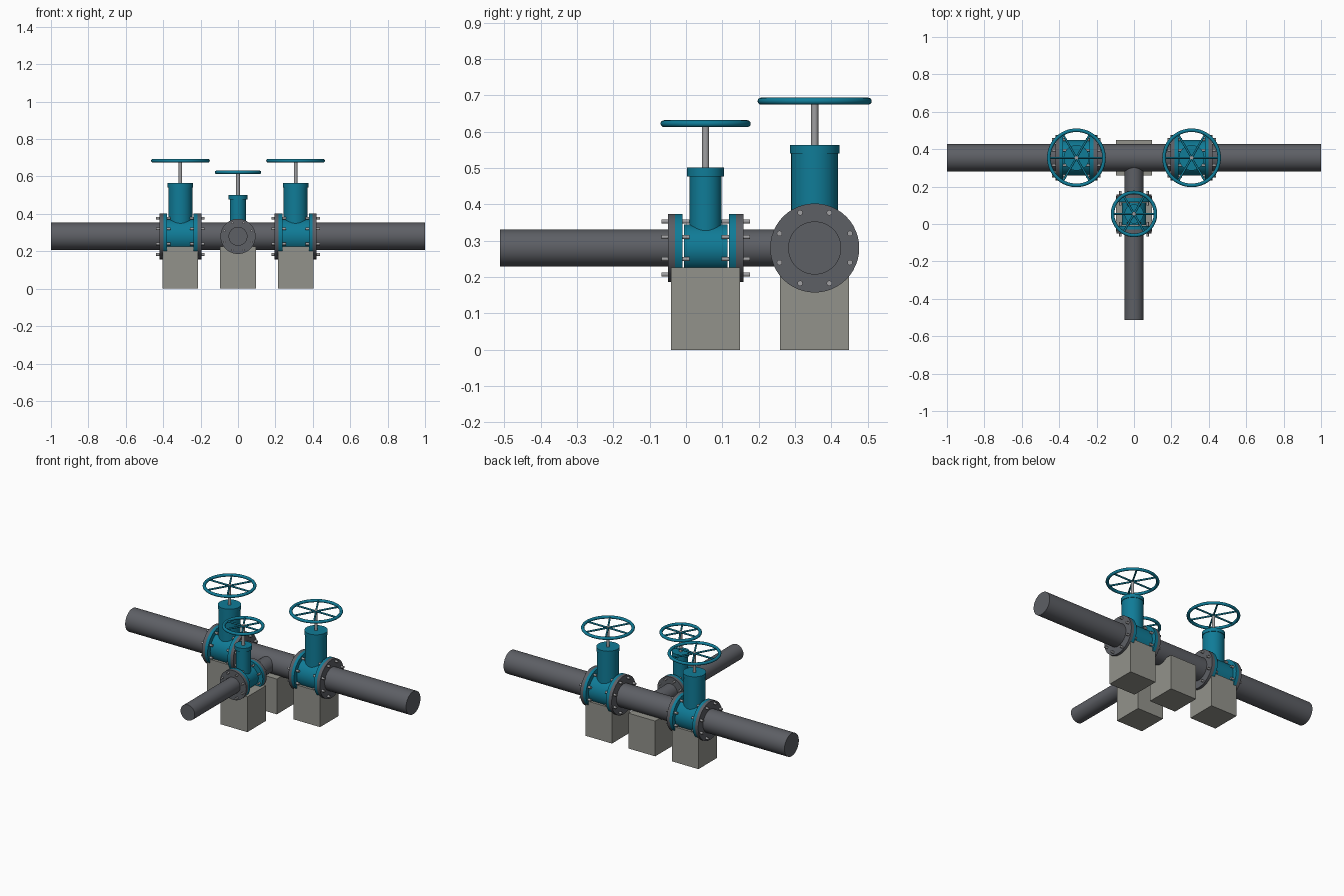
import bpy
from math import pi, cos, sin, radians
from mathutils import Vector

if "Cube" in bpy.data.objects:
    bpy.data.objects.remove(bpy.data.objects["Cube"])

AXIS_Z = 0.28


def material(name, color):
    m = bpy.data.materials.new(name)
    m.diffuse_color = (*color, 1)
    m.use_nodes = True
    m.node_tree.nodes["Principled BSDF"].inputs["Base Color"].default_value = m.diffuse_color
    return m


TEAL = material("teal_paint", (0.005, 0.20, 0.31))
STEEL = material("dark_steel", (0.11, 0.115, 0.13))
CONCRETE = material("concrete", (0.29, 0.29, 0.26))
BRIGHT = material("bright_steel", (0.35, 0.35, 0.36))


def finish(name, mat, smooth=True):
    o = bpy.context.object
    o.name = name
    o.data.materials.append(mat)
    if smooth:
        bpy.ops.object.shade_smooth_by_angle(angle=radians(35))
    return o


def rod(name, a, b, r, mat, sides=48):
    a, b = Vector(a), Vector(b)
    d = b - a
    bpy.ops.mesh.primitive_cylinder_add(vertices=sides, radius=r, depth=d.length,
                                        location=(a + b) / 2)
    o = finish(name, mat)
    o.rotation_euler = d.to_track_quat('Z', 'Y').to_euler()
    return o


def block(name, x, y):
    bpy.ops.mesh.primitive_cube_add(size=1, location=(x, y, 0.1135))
    bpy.context.object.scale = (0.19, 0.19, 0.227)
    finish(name, CONCRETE, False)


def valve(name, x, y, along, s):
    """Gate valve at (x, y); along = pipe direction, s = size dictionary."""
    c = Vector((x, y, AXIS_Z))
    u = Vector(along)
    side = Vector((0, 0, 1)).cross(u)
    up = Vector((0, 0, 1))

    # body, bonnet and collar
    rod(name + "_body", c - u * s["body_half"], c + u * s["body_half"], s["body_r"], TEAL)
    rod(name + "_bonnet", c, (x, y, s["top"]), s["bonnet_r"], TEAL)
    rod(name + "_collar", (x, y, s["top"] - 0.024), (x, y, s["top"]), s["collar_r"], TEAL)

    # paired flanges and their bolts
    f0, f1, f2 = s["flange"]
    for k, end in ((-1, "a"), (1, "b")):
        rod(f"{name}_valve_flange_{end}", c + u * k * f0, c + u * k * f1, s["flange_r"], TEAL)
        rod(f"{name}_pipe_flange_{end}", c + u * k * f1, c + u * k * f2, s["flange_r"], STEEL)
        for i in range(8):
            t = (i + 0.5) * pi / 4
            p = c + (side * cos(t) + up * sin(t)) * s["bolt_ring"]
            rod(f"{name}_bolt_{end}{i}", p + u * k * (f2 + 0.018), p + u * k * (f2 - 0.06),
                s["bolt_r"], BRIGHT, 12)

    # stem and handwheel
    wz, wr = s["wheel_z"], s["wheel_r"]
    rod(name + "_stem", (x, y, s["top"] - 0.02), (x, y, wz + 0.007), 0.0098, BRIGHT, 24)
    bpy.ops.mesh.primitive_torus_add(location=(x, y, wz), major_radius=wr - 0.0095,
                                     minor_radius=0.0095, major_segments=64, minor_segments=16)
    finish(name + "_handwheel", TEAL)
    for i in range(3):
        t = i * pi / 3
        d = Vector((cos(t), sin(t), 0)) * (wr - 0.01)
        hub = Vector((x, y, wz))
        rod(f"{name}_spoke_{i}", hub - d, hub + d, 0.0055, TEAL, 12)


MAIN_Y, BRANCH_Y, VALVE_X = 0.354, 0.054, 0.308

large = dict(body_half=0.071, body_r=0.095, bonnet_r=0.0645, collar_r=0.068, top=0.564,
             flange=(0.071, 0.091, 0.112), flange_r=0.1225, bolt_ring=0.105, bolt_r=0.0075,
             wheel_z=0.684, wheel_r=0.157)
small = dict(body_half=0.060, body_r=0.065, bonnet_r=0.044, collar_r=0.051, top=0.501,
             flange=(0.064, 0.084, 0.104), flange_r=0.094, bolt_ring=0.079, bolt_r=0.006,
             wheel_z=0.622, wheel_r=0.124)

# pipes
rod("main_pipe", (-1, MAIN_Y, AXIS_Z), (1, MAIN_Y, AXIS_Z), 0.073, STEEL, 64)
rod("branch_pipe_outer", (0, -0.512, AXIS_Z), (0, BRANCH_Y - 0.09, AXIS_Z), 0.0505, STEEL)
rod("branch_pipe_inner", (0, BRANCH_Y + 0.09, AXIS_Z), (0, MAIN_Y, AXIS_Z), 0.0505, STEEL)

# valves
valve("left_valve", -VALVE_X, MAIN_Y, (1, 0, 0), large)
valve("right_valve", VALVE_X, MAIN_Y, (1, 0, 0), large)
valve("branch_valve", 0, BRANCH_Y, (0, 1, 0), small)

# support blocks
block("left_support", -VALVE_X, MAIN_Y)
block("right_support", VALVE_X, MAIN_Y)
block("tee_support", 0, MAIN_Y)
block("branch_support", 0, BRANCH_Y)
